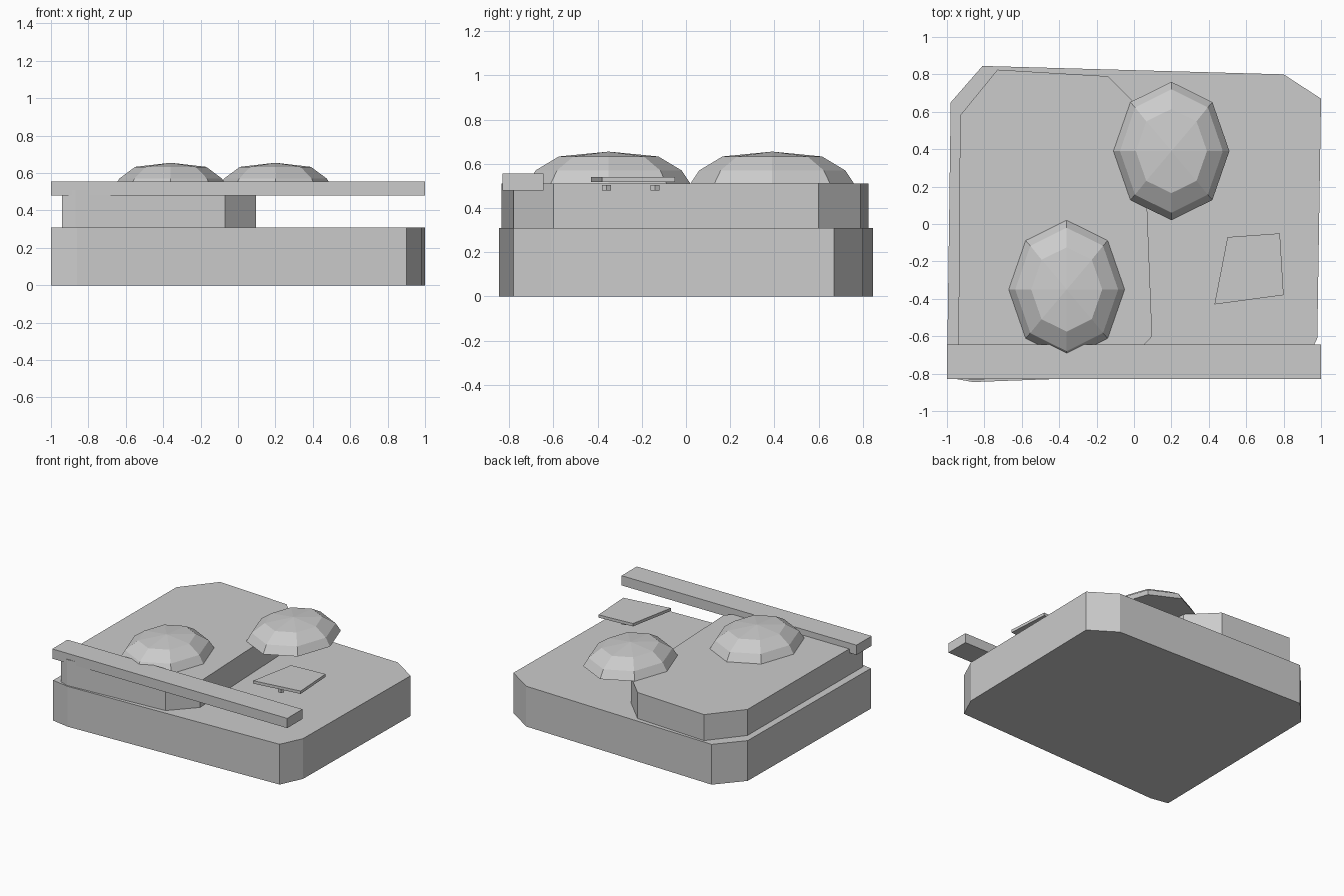
import bpy, bmesh, math

if "Cube" in bpy.data.objects:
    bpy.data.objects.remove(bpy.data.objects["Cube"])

grey = bpy.data.materials.new("plain grey")
grey.diffuse_color = (0.6, 0.6, 0.6, 1)
grey.use_nodes = True
grey.node_tree.nodes["Principled BSDF"].inputs["Base Color"].default_value = grey.diffuse_color


def finish(name, bm):
    bmesh.ops.recalc_face_normals(bm, faces=bm.faces)
    mesh = bpy.data.meshes.new(name)
    bm.to_mesh(mesh)
    bm.free()
    mesh.materials.append(grey)
    obj = bpy.data.objects.new(name, mesh)
    bpy.context.collection.objects.link(obj)
    return obj


def loft(name, rings, apex=None):
    """Closed solid through stacked rings, optionally ending in a point."""
    bm = bmesh.new()
    loops = [[bm.verts.new(p) for p in ring] for ring in rings]
    n = len(loops[0])
    for low, high in zip(loops, loops[1:]):
        for i in range(n):
            j = (i + 1) % n
            bm.faces.new((low[i], low[j], high[j], high[i]))
    bm.faces.new(loops[0][::-1])
    if apex:
        tip = bm.verts.new(apex)
        for i in range(n):
            bm.faces.new((loops[-1][i], loops[-1][(i + 1) % n], tip))
    else:
        bm.faces.new(loops[-1])
    return finish(name, bm)


def slab(name, outline, z0, z1):
    return loft(name, [[(x, y, z) for x, y in outline] for z in (z0, z1)])


def dome(name, cx, cy):
    """Eight-sided faceted oval dome."""
    profile = [(0.31, 0.37, 0.51), (0.275, 0.33, 0.57), (0.19, 0.225, 0.633)]
    rings = [[(cx + rx * math.cos(k * math.pi / 4),
               cy + ry * math.sin(k * math.pi / 4), z) for k in range(8)]
             for rx, ry, z in profile]
    return loft(name, rings, (cx, cy, 0.655))


# Wide base with clipped corners
slab("base_slab", [(-0.86, -0.845), (0.90, -0.78), (0.98, -0.61), (1.0, 0.67),
                   (0.80, 0.80), (-0.81, 0.845), (-0.98, 0.65), (-1.0, -0.82)],
     0.0, 0.31)

# Raised step on the left half
slab("upper_slab", [(-0.87, -0.835), (-0.07, -0.78), (0.097, -0.60), (0.05, 0.60),
                    (-0.14, 0.79), (-0.73, 0.825), (-0.93, 0.58), (-0.94, -0.81)],
     0.31, 0.51)

# Long bar along the front
slab("front_bar", [(-1, -0.83), (1, -0.83), (1, -0.645), (-1, -0.645)], 0.48, 0.555)

# Thin floating plate with two small studs below it
slab("small_plate", [(0.43, -0.43), (0.80, -0.38), (0.78, -0.05), (0.50, -0.07)],
     0.518, 0.54)
for i, y in enumerate((-0.36, -0.14)):
    slab(f"plate_stud_{i + 1}",
         [(0.62 + 0.023 * math.cos(k * math.pi / 3),
           y + 0.023 * math.sin(k * math.pi / 3)) for k in range(6)], 0.48, 0.505)

# Pair of domes
dome("front_dome", -0.36, -0.35)
dome("back_dome", 0.20, 0.39)
